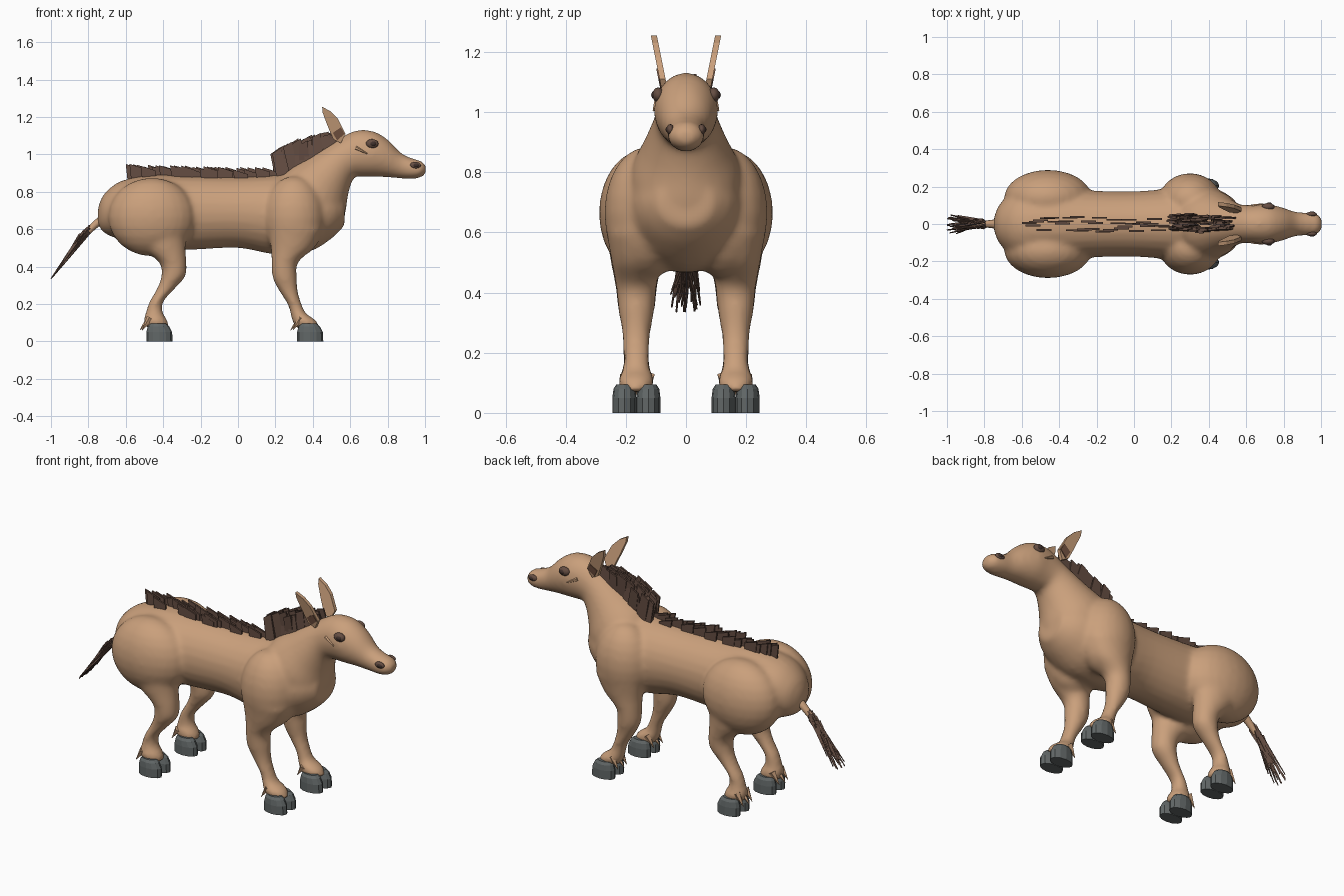
import bpy, bmesh, math, random
from mathutils import Vector, Matrix

random.seed(4)
if "Cube" in bpy.data.objects:
    bpy.data.objects.remove(bpy.data.objects["Cube"], do_unlink=True)


def material(name, r, g, b):
    m = bpy.data.materials.new(name)
    m.use_nodes = True
    m.diffuse_color = (r, g, b, 1)
    bsdf = m.node_tree.nodes["Principled BSDF"]
    bsdf.inputs["Base Color"].default_value = (r, g, b, 1)
    bsdf.inputs["Roughness"].default_value = 0.8
    return m


TAN = material("tan hide", .59, .35, .20)
BROWN = material("dark brown hair", .13, .075, .055)
EAR = material("ear brown", .18, .09, .055)
SLATE = material("slate hoof", .12, .135, .135)
DARK = material("eye dark", .05, .03, .025)


def finish(bm, name, mat, smooth=False):
    bmesh.ops.recalc_face_normals(bm, faces=bm.faces)
    mesh = bpy.data.meshes.new(name)
    bm.to_mesh(mesh)
    bm.free()
    mesh.materials.append(mat)
    for p in mesh.polygons:
        p.use_smooth = smooth
    ob = bpy.data.objects.new(name, mesh)
    bpy.context.collection.objects.link(ob)
    return ob


def spline(keys, steps):
    """Catmull-Rom interpolation of tuples."""
    out = []
    for i in range(len(keys) - 1):
        a, b, c, d = (keys[max(0, min(len(keys) - 1, i + k))] for k in (-1, 0, 1, 2))
        for s in range(steps):
            t = s / steps
            out.append([q + t * (r - p + t * (2*p - 5*q + 4*r - s_ + t * (3*(q - r) + s_ - p))) / 2
                        for p, q, r, s_ in zip(a, b, c, d)])
    return out + [list(keys[-1])]


def loft(bm, keys, y=0, sides=24, steps=4):
    """Rings are given by two opposite points (x, z, x, z) and a half width."""
    rings = []
    for x1, z1, x2, z2, w in spline(keys, steps):
        c = Vector(((x1 + x2) / 2, y, (z1 + z2) / 2))
        h = Vector(((x2 - x1) / 2, 0, (z2 - z1) / 2))
        rings.append([bm.verts.new(c + h * math.cos(a) + Vector((0, w * math.sin(a), 0)))
                      for a in (math.tau * k / sides for k in range(sides))])
    for r, s in zip(rings, rings[1:]):
        for k in range(sides):
            n = (k + 1) % sides
            bm.faces.new((r[k], r[n], s[n], s[k]))
    bm.faces.new(rings[0])
    bm.faces.new(rings[-1])


def ball(bm, centre, size, seg=24):
    m = Matrix.Translation(centre) @ Matrix.Diagonal((*size, 1))
    bmesh.ops.create_uvsphere(bm, u_segments=seg, v_segments=seg // 2, radius=1, matrix=m)


def spike(bm, p, q, r1, r2, sides=5):
    p, q = Vector(p), Vector(q)
    d = q - p
    m = Matrix.Translation((p + q) / 2) @ d.to_track_quat('Z', 'Y').to_matrix().to_4x4()
    bmesh.ops.create_cone(bm, cap_ends=True, segments=sides, radius1=r1, radius2=r2,
                          depth=d.length, matrix=m)


def plate(bm, outline, y, thick, lean=0, base=0):
    """Flat side-on shape with thickness, leaning outward with height."""
    sides = [[bm.verts.new((x, y + lean * (z - base) + o, z)) for x, z in outline]
             for o in (-thick / 2, thick / 2)]
    for s in sides:
        bm.faces.new(s)
    n = len(outline)
    for k in range(n):
        j = (k + 1) % n
        bm.faces.new((sides[0][k], sides[0][j], sides[1][j], sides[1][k]))


# Hide: trunk, neck, head, haunches, shoulders and legs fused into one skin
trunk = [(-.75, .63, -.75, .71, .03), (-.715, .58, -.715, .79, .11),
         (-.62, .54, -.62, .86, .18), (-.45, .49, -.45, .89, .2),
         (-.25, .49, -.25, .885, .18), (0, .5, 0, .88, .175),
         (.2, .465, .2, .89, .19), (.38, .48, .38, .9, .2),
         (.5, .55, .5, .85, .16), (.57, .62, .57, .78, .09)]
neck_head = [(.2, .83, .54, .61, .19), (.27, .92, .575, .69, .18), (.38, .985, .59, .79, .14),
             (.51, 1.065, .62, .875, .105), (.62, 1.125, .66, .88, .103),
             (.72, 1.125, .72, .88, .106), (.8, 1.08, .79, .878, .088),
             (.87, 1.01, .86, .872, .065), (.93, .98, .93, .868, .062),
             (.98, .965, .98, .878, .055), (1.005, .94, 1.005, .9, .025)]
hind = [(.6, -.57, -.28, .1), (.5, -.51, -.28, .085), (.42, -.42, -.275, .07),
        (.35, -.41, -.28, .062), (.28, -.435, -.34, .048), (.21, -.475, -.4, .044),
        (.15, -.495, -.4, .045), (.11, -.505, -.375, .06), (.07, -.49, -.37, .05)]
fore = [(.6, .16, .45, .1), (.5, .175, .4, .082), (.42, .18, .32, .068),
        (.34, .185, .315, .06), (.27, .22, .32, .048), (.2, .265, .34, .044),
        (.15, .28, .365, .045), (.11, .29, .42, .06), (.07, .31, .435, .05)]
bm = bmesh.new()
loft(bm, trunk)
loft(bm, neck_head)
for side in (-1, 1):
    ball(bm, (-.46, side * .14, .665), (.235, .15, .21))
    ball(bm, (.3, side * .13, .665), (.165, .142, .22))
    for leg in (hind, fore):
        loft(bm, [(a, z, b, z, w) for z, a, b, w in leg], side * .165)
hide = finish(bm, "hide", TAN, True)
fuse = hide.modifiers.new("fuse", 'REMESH')
fuse.mode = 'VOXEL'
fuse.voxel_size = .013
fuse.use_smooth_shade = True
soften = hide.modifiers.new("soften", 'SMOOTH')
soften.factor = .5
soften.iterations = 9

# Cloven hooves with tufts behind
for end, hx in (("hind", -.42), ("fore", .386)):
    for name, side in (("right", -1), ("left", 1)):
        bm = bmesh.new()
        for toe in (-1, 1):
            y = side * .165 + toe * .04
            loft(bm, [(hx - .07, 0, hx + .07, 0, .04), (hx - .07, .05, hx + .068, .05, .04),
                      (hx - .062, .08, hx + .052, .08, .036),
                      (hx - .05, .095, hx + .035, .095, .026)], y, 12, 1)
        finish(bm, f"{name}_{end}_hoof", SLATE)
        bm = bmesh.new()
        for k in (-1, 0, 1):
            y = side * .165 + k * .04
            spike(bm, (hx - .05, y * .98, .125), (hx - .105 + .012 * abs(k), y, .06), .02, .001)
        finish(bm, f"{name}_{end}_fetlock_tuft", TAN)

# Tail and its tuft
bm = bmesh.new()
loft(bm, [(-.68, .65, -.7, .7, .035), (-.75, .61, -.77, .645, .022),
          (-.86, .51, -.87, .54, .012)], sides=12)
finish(bm, "tail", TAN, True)
bm = bmesh.new()
for k in range(34):
    t = random.random()
    a = random.uniform(0, math.tau)
    root = Vector((-.79 - .07 * t, .022 * math.cos(a), .6 - .06 * t + .02 * math.sin(a)))
    f = random.uniform(.55, 1)
    tip = Vector((-.83 - .17 * f, random.uniform(-.052, .052), .53 - .195 * f))
    spike(bm, root, tip, .008, .003, 4)
finish(bm, "tail_tuft", BROWN)

# Back mane: overlapping saw-tooth plates
bm = bmesh.new()
for k in range(38):
    x = -.52 + .73 * k / 37
    top = .9 + .028 * max(0, -x) + random.uniform(-.006, .01)
    plate(bm, [(x, .855), (x - .07, .855), (x - .08, top + .025), (x, top)],
          random.uniform(-.04, .04), .009)
finish(bm, "back_mane", BROWN)

# Neck mane: dense blades swept backward
bm = bmesh.new()
for k in range(80):
    t = k / 79
    x, z = .25 + .3 * t, .87 + .19 * t
    h = .17 - .1 * t + random.uniform(-.025, .012)
    b = random.uniform(.04, .08)
    plate(bm, [(x, z), (x - .055, z - .025), (x - b - .01, z + h * .8),
               (x - b + .035, z + h)],
          random.uniform(-.05, .05) * (1 - .3 * t), .009, random.uniform(-.1, .1), z)
finish(bm, "neck_mane", BROWN)

# Ears, eyes, nostrils and cheek folds
ear_shape = [(.55, 1.06), (.575, 1.11), (.535, 1.19), (.495, 1.23), (.45, 1.255),
             (.452, 1.225), (.478, 1.155), (.51, 1.08)]
ear_patch = [(.53, 1.075), (.57, 1.11), (.55, 1.145), (.507, 1.115)]
for name, side in (("right", -1), ("left", 1)):
    bm = bmesh.new()
    plate(bm, ear_shape, side * .07, .02, side * .2, 1.07)
    finish(bm, name + "_ear", TAN)
    bm = bmesh.new()
    plate(bm, ear_patch, side * .081, .006, side * .2, 1.07)
    finish(bm, name + "_ear_lining", EAR)
    bm = bmesh.new()
    ball(bm, (.717, side * .092, 1.057), (.034, .02, .025), 16)
    finish(bm, name + "_eyelid", BROWN, True)
    bm = bmesh.new()
    ball(bm, (.722, side * .098, 1.057), (.02, .018, .016), 16)
    finish(bm, name + "_eye", DARK, True)
    bm = bmesh.new()
    ball(bm, (.948, side * .052, .942), (.03, .013, .018), 16)
    finish(bm, name + "_nostril_rim", BROWN, True)
    bm = bmesh.new()
    ball(bm, (.952, side * .058, .942), (.018, .01, .011), 16)
    finish(bm, name + "_nostril", DARK, True)
    bm = bmesh.new()
    spike(bm, (.63, side * .095, 1.035), (.69, side * .108, 1.005), .011, .003, 6)
    finish(bm, name + "_cheek_fold", TAN)
